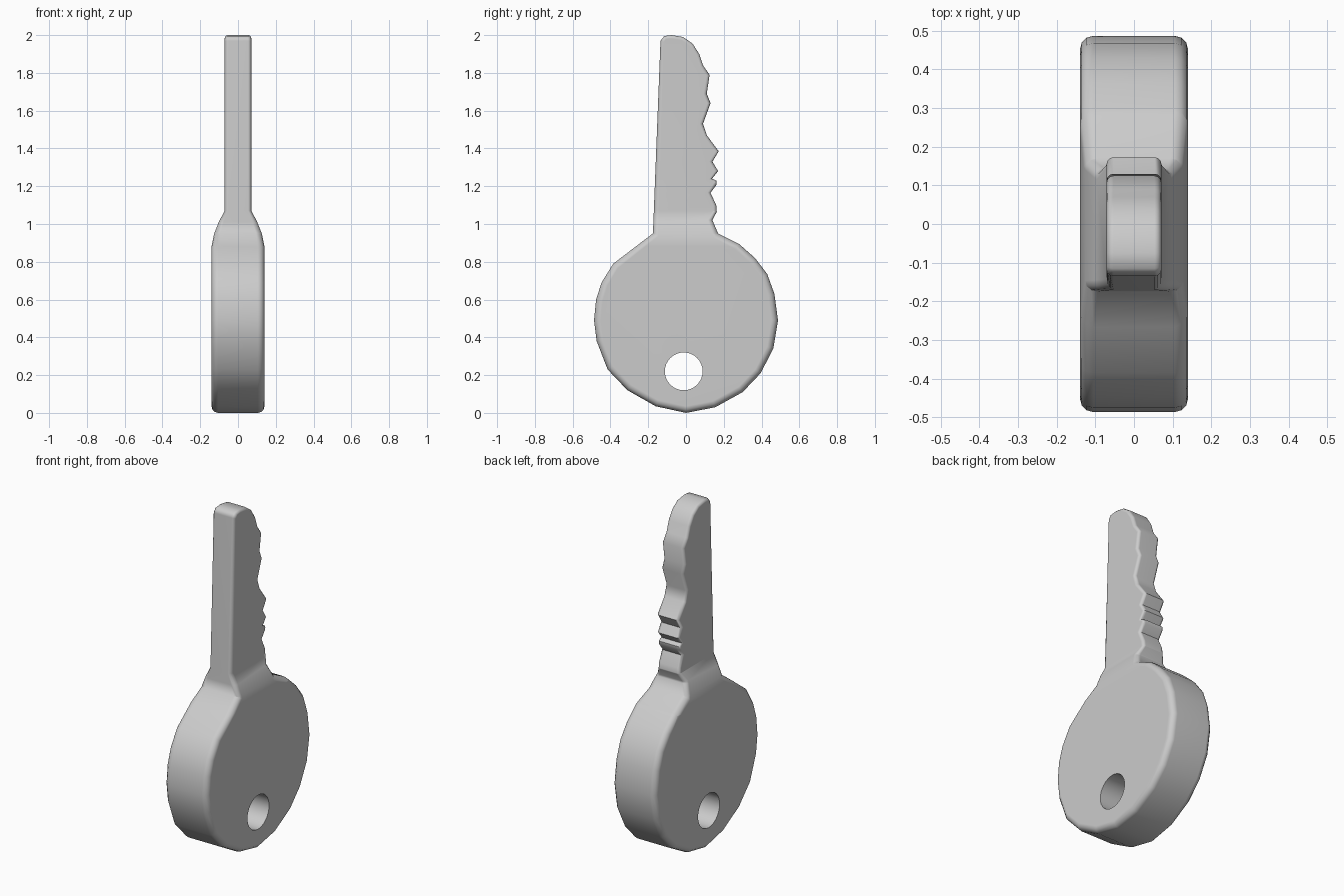
import bpy, bmesh, math
from mathutils import Vector

if "Cube" in bpy.data.objects:
    bpy.data.objects.remove(bpy.data.objects["Cube"])

# Key outline in the y/z plane, counter-clockwise from the bottom
bow_right = [(0, 0), (.155, .03), (.30, .11), (.395, .21), (.462, .34), (.487, .49),
             (.468, .63), (.43, .735), (.365, .82), (.28, .895), (.17, .95)]
teeth = [(.14, 1.02), (.163, 1.065), (.16, 1.10), (.13, 1.165), (.16, 1.205), (.163, 1.228),
         (.138, 1.24), (.17, 1.28), (.14, 1.33), (.173, 1.385), (.11, 1.47), (.09, 1.53),
         (.13, 1.64), (.11, 1.69), (.125, 1.79)]
tip = [(.09, 1.84), (.07, 1.90), (.035, 1.955), (-.015, 1.99), (-.075, 2.0), (-.115, 1.995), (-.135, 1.97)]
bow_left = [(-.175, .95), (-.385, .79), (-.447, .69), (-.476, .60), (-.487, .49), (-.473, .38),
            (-.415, .23), (-.31, .12), (-.16, .035)]
outline = [Vector(p) for p in bow_right + teeth + tip + bow_left]

# Half thickness by height: thick bow, rounded shoulder, thin blade
levels = [(.88, .14), (.95, .126), (1.01, .102), (1.07, .071)]


def half_thickness(z):
    if z <= levels[0][0]:
        return levels[0][1]
    for (z0, t0), (z1, t1) in zip(levels, levels[1:]):
        if z <= z1:
            return t0 + (t1 - t0) * (z - z0) / (z1 - z0)
    return levels[-1][1]


def outward(i):
    a, b, c = outline[i - 1], outline[i], outline[(i + 1) % len(outline)]
    d = (b - a).normalized() + (c - b).normalized()
    return Vector((d.y, -d.x)).normalized()


# Rounded rim: rings of (inset, x), both as fractions of the half thickness
R = .25
arc = [(R * (1 - math.cos(a)), 1 - R + R * math.sin(a))
       for a in [math.radians(d) for d in (0, 30, 60, 90)]]
rings_def = [(i, -x) for i, x in reversed(arc)] + arc

bm = bmesh.new()
rings = []
for inset, x in rings_def:
    ring = []
    for i, p in enumerate(outline):
        q = p - outward(i) * inset * half_thickness(p.y)
        ring.append(bm.verts.new((x, q.x, q.y)))
    rings.append(ring)
n = len(outline)
for r0, r1 in zip(rings, rings[1:]):
    for i in range(n):
        j = (i + 1) % n
        bm.faces.new((r0[i], r0[j], r1[j], r1[i]))
bm.faces.new(rings[0][::-1])
bm.faces.new(rings[-1])

# Cut at the shoulder heights, then taper the thickness
for z, _ in levels:
    bmesh.ops.bisect_plane(bm, geom=bm.verts[:] + bm.edges[:] + bm.faces[:], dist=1e-5,
                           plane_co=(0, 0, z), plane_no=(0, 0, 1))
for v in bm.verts:
    v.co.x *= half_thickness(v.co.z)
bmesh.ops.recalc_face_normals(bm, faces=bm.faces[:])
mesh = bpy.data.meshes.new("key")
bm.to_mesh(mesh)
bm.free()
key = bpy.data.objects.new("key", mesh)
bpy.context.collection.objects.link(key)

# Key ring hole
bpy.ops.mesh.primitive_cylinder_add(vertices=32, radius=.1, depth=1, location=(0, -.012, .22),
                                    rotation=(0, math.pi / 2, 0))
cutter = bpy.context.object
cutter.name = "hole_cutter"
cutter.hide_render = True
cut = key.modifiers.new("hole", 'BOOLEAN')
cut.operation = 'DIFFERENCE'
cut.solver = 'EXACT'
cut.object = cutter
bpy.ops.object.select_all(action='DESELECT')
key.select_set(True)
bpy.context.view_layer.objects.active = key
bpy.ops.object.modifier_apply(modifier="hole")
bpy.data.objects.remove(cutter)

# Smooth shading with flat broad sides
bpy.ops.object.shade_smooth_by_angle(angle=math.radians(50))
wn = key.modifiers.new("weighted_normals", 'WEIGHTED_NORMAL')
wn.keep_sharp = True
